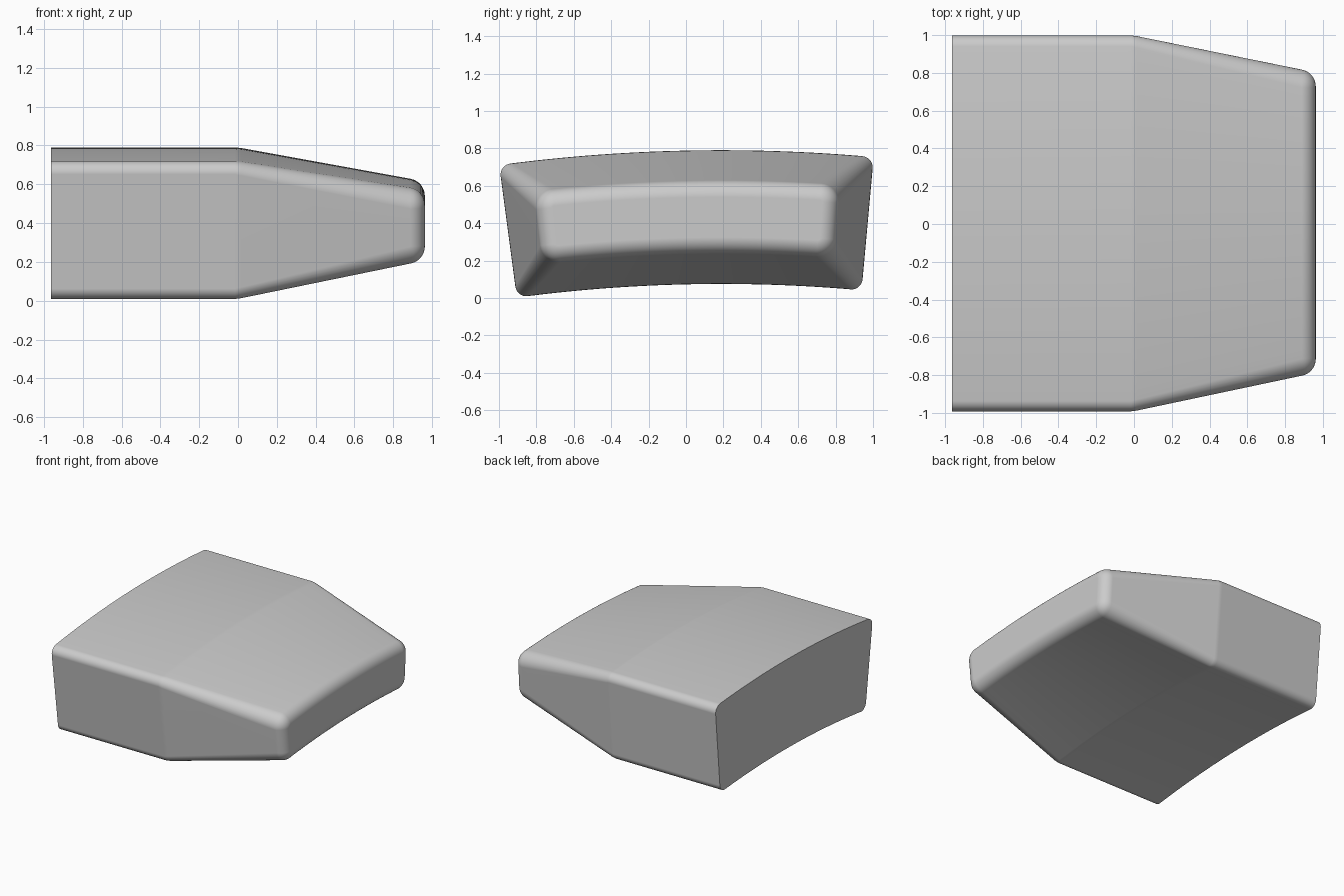
import bpy
import bmesh
from math import sin, cos, tan, pi, radians

cube = bpy.data.objects.get("Cube")
if cube:
    bpy.data.objects.remove(cube, do_unlink=True)

# Curved slab: a rounded rectangle bent around a distant axis, lofted along x
OUTER, INNER = 9.0, 8.285
MID = (OUTER + INNER) / 2
AXIS_Y, AXIS_Z = 0.19, -8.21
LEFT, RIGHT = -0.1325 * MID, 0.0905 * MID
HALF_X = 0.9625
ARC_STEPS, CORNER_STEPS, FILLET_STEPS = 28, 8, 8


def section(inset, radius):
    """Rounded rectangle, shrunk by inset, bent into an arc; returns (y, z) points."""
    u0, u1 = LEFT + inset + radius, RIGHT - inset - radius
    r0, r1 = INNER + inset + radius, OUTER - inset - radius
    flat = []
    for i, (u, r) in enumerate([(u1, r1), (u0, r1), (u0, r0), (u1, r0)]):
        for s in range(CORNER_STEPS + 1):
            a = (i + s / CORNER_STEPS) * pi / 2
            flat.append((u + radius * cos(a), r + radius * sin(a)))
        if i in (0, 2):  # subdivide the long curved sides
            (ua, ra), ub = flat[-1], (u0 if i == 0 else u1)
            for s in range(1, ARC_STEPS):
                flat.append((ua + (ub - ua) * s / ARC_STEPS, ra))
    return [(AXIS_Y + r * sin(u / MID), AXIS_Z + r * cos(u / MID)) for u, r in flat]


# Stations along x: straight half, tapered half, rounded tip
taper = radians(10.3)
slope = tan(taper)
fillet, base_radius, tip_radius = 0.09, 0.06, 0.1
stations = [(-HALF_X, 0, base_radius), (-0.015, 0, base_radius),
            (0.015, 0.015 * slope, base_radius + 0.005)]
centre_x = HALF_X - fillet
centre_inset = slope * (centre_x + fillet * sin(taper)) + fillet * cos(taper)
for s in range(FILLET_STEPS + 1):
    phi = taper + (pi / 2 - taper) * s / FILLET_STEPS
    stations.append((centre_x + fillet * sin(phi), centre_inset - fillet * cos(phi),
                     tip_radius - fillet + fillet * cos(phi)))

bm = bmesh.new()
rings = [[bm.verts.new((x, y, z)) for y, z in section(inset, radius)]
         for x, inset, radius in stations]
count = len(rings[0])
for a, b in zip(rings, rings[1:]):
    for i in range(count):
        j = (i + 1) % count
        bm.faces.new((a[i], a[j], b[j], b[i]))
bm.faces.new(rings[0])
bm.faces.new(rings[-1])
bmesh.ops.recalc_face_normals(bm, faces=bm.faces)
mesh = bpy.data.meshes.new("curved_block")
bm.to_mesh(mesh)
bm.free()

block = bpy.data.objects.new("curved_block", mesh)
bpy.context.collection.objects.link(block)

# Plain grey finish
grey = bpy.data.materials.new("plain_grey")
grey.use_nodes = True
colour = (0.6, 0.6, 0.6, 1)
grey.diffuse_color = colour
grey.node_tree.nodes["Principled BSDF"].inputs["Base Color"].default_value = colour
mesh.materials.append(grey)

# Smooth rounded edges, flat broad faces, sharp cut end
bpy.ops.object.select_all(action="DESELECT")
block.select_set(True)
bpy.context.view_layer.objects.active = block
bpy.ops.object.shade_smooth_by_angle(angle=radians(35))
weighted = block.modifiers.new("even_shading", "WEIGHTED_NORMAL")
weighted.keep_sharp = True
